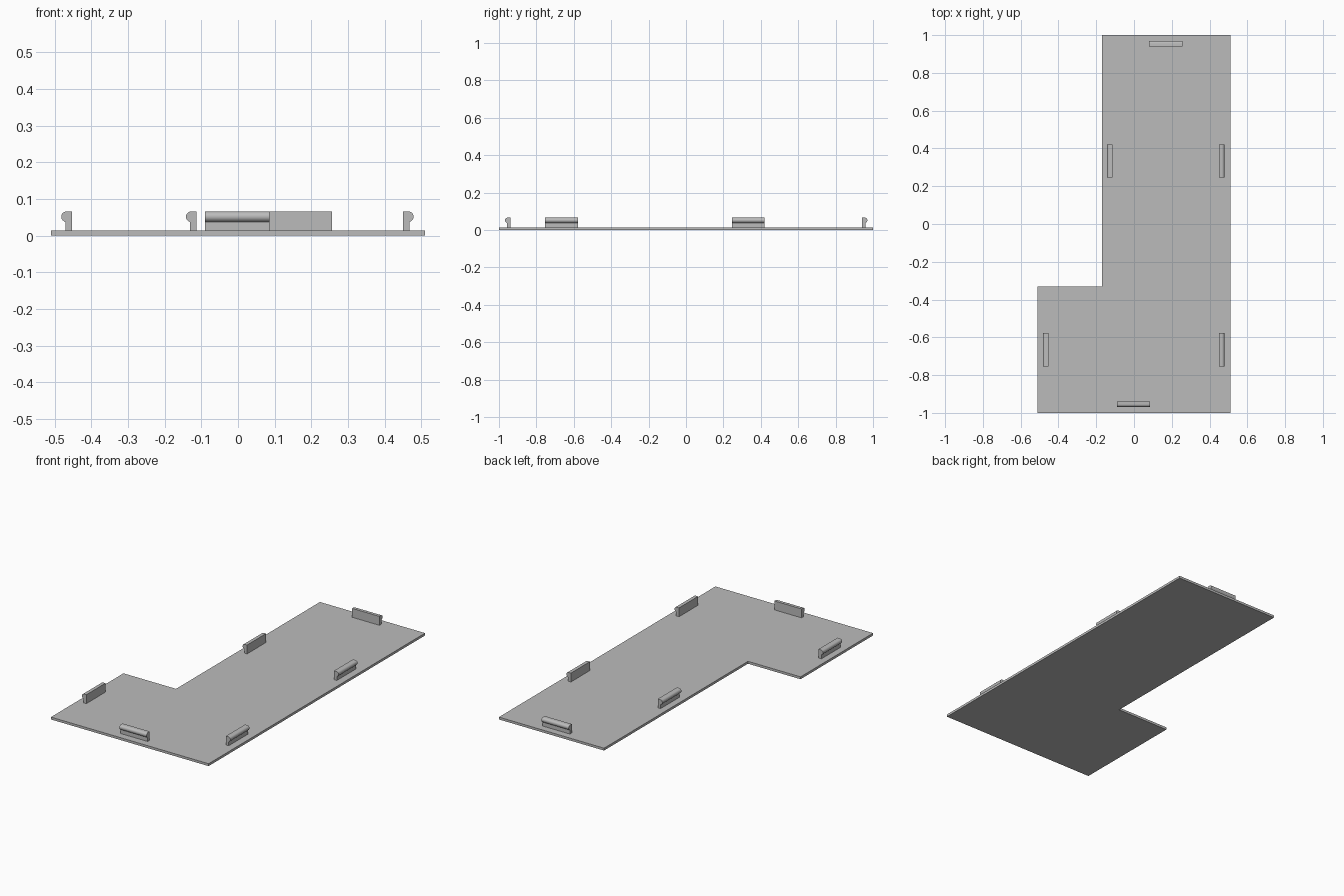
import bpy, bmesh
from math import sin, cos, radians, pi
from mathutils import Matrix

if "Cube" in bpy.data.objects:
    bpy.data.objects.remove(bpy.data.objects["Cube"])

GREY = (0.5, 0.5, 0.5, 1)
grey = bpy.data.materials.new("plain grey")
grey.use_nodes = True
grey.diffuse_color = GREY
grey.node_tree.nodes["Principled BSDF"].inputs["Base Color"].default_value = GREY

PLATE_TOP = 0.014
CLIP_LENGTH = 0.176


def extrude(name, points, vector, matrix=Matrix()):
    """Closed solid from a flat outline pushed along a vector."""
    bm = bmesh.new()
    face = bm.faces.new([bm.verts.new(p) for p in points])
    grown = bmesh.ops.extrude_face_region(bm, geom=[face], use_keep_orig=True)
    verts = [g for g in grown["geom"] if isinstance(g, bmesh.types.BMVert)]
    bmesh.ops.translate(bm, verts=verts, vec=vector)
    bmesh.ops.transform(bm, matrix=matrix, verts=bm.verts)
    bmesh.ops.recalc_face_normals(bm, faces=bm.faces)
    mesh = bpy.data.meshes.new(name)
    bm.to_mesh(mesh)
    bm.free()
    mesh.materials.append(grey)
    obj = bpy.data.objects.new(name, mesh)
    bpy.context.collection.objects.link(obj)
    return obj


# L-shaped base plate
outline = [(-0.51, -1), (0.51, -1), (0.51, 1), (-0.17, 1), (-0.17, -0.33), (-0.51, -0.33)]
extrude("base_plate", [(x, y, 0) for x, y in outline], (0, 0, PLATE_TOP))

# Clip cross-section: flat inner wall, stem, and rounded lip facing +x
lip = [(0.015 + 0.014 * cos(a), 0.052 + 0.014 * sin(a))
       for a in (radians(-60) + i * radians(150) / 8 for i in range(9))]
section = [(0, PLATE_TOP), (0.018, PLATE_TOP), (0.018, 0.037)] + lip + [(0, 0.066)]
profile = [(u, -CLIP_LENGTH / 2, z) for u, z in section]

# Clips: inner wall position and outward direction
clips = {
    "left_front_clip": (0.45, -0.666, 0),
    "left_back_clip": (0.45, 0.333, 0),
    "right_front_clip": (-0.453, -0.666, pi),
    "right_back_clip": (-0.113, 0.333, pi),
    "back_clip": (0.168, 0.941, pi / 2),
    "front_clip": (-0.002, -0.939, -pi / 2),
}
for name, (x, y, angle) in clips.items():
    place = Matrix.Translation((x, y, 0)) @ Matrix.Rotation(angle, 4, "Z")
    clip = extrude(name, profile, (0, CLIP_LENGTH, 0), place)
    bpy.ops.object.select_all(action="DESELECT")
    clip.select_set(True)
    bpy.context.view_layer.objects.active = clip
    bpy.ops.object.shade_smooth_by_angle(angle=radians(30))
